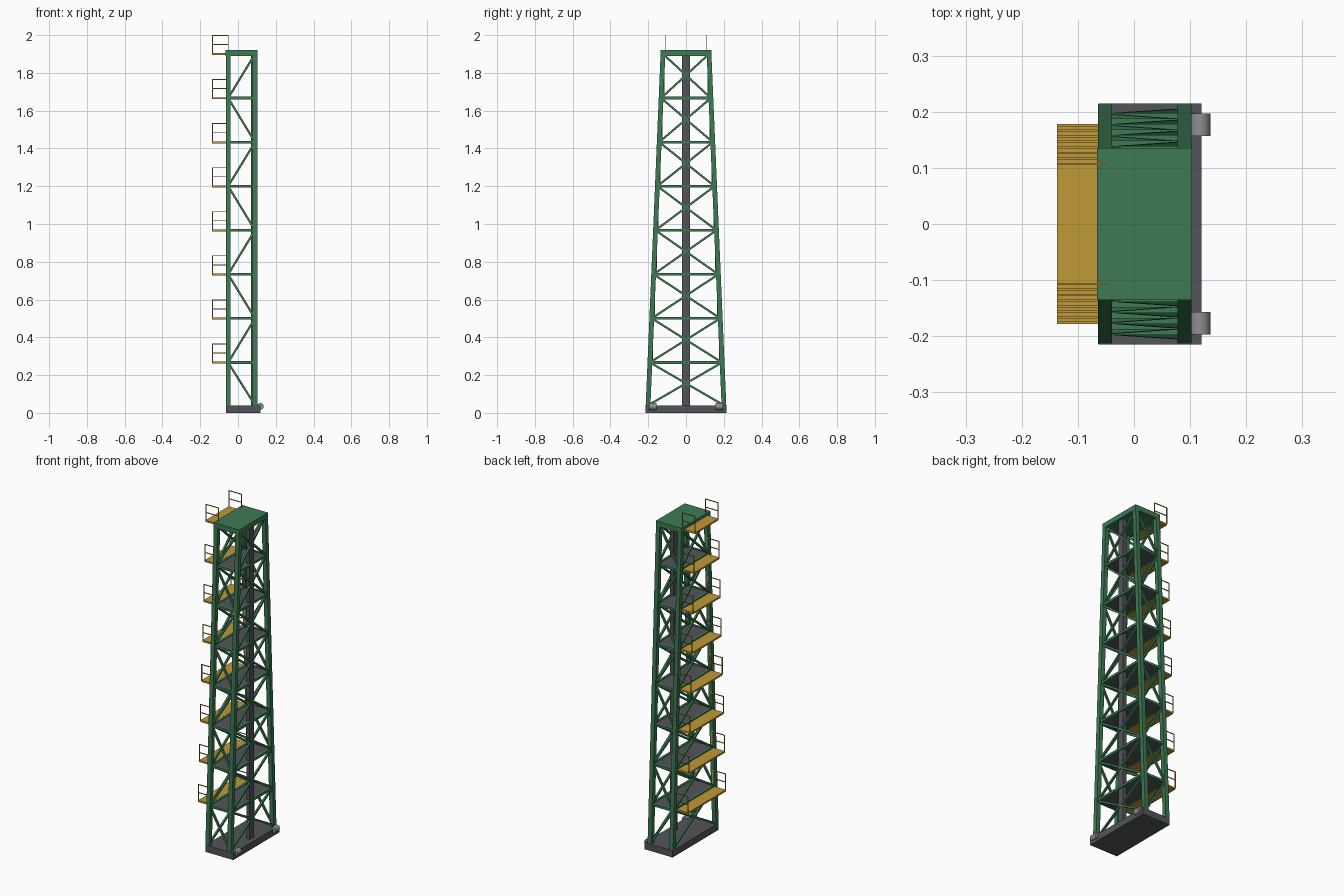
import bpy, bmesh, math
from mathutils import Vector, Matrix

if "Cube" in bpy.data.objects:
    bpy.data.objects.remove(bpy.data.objects["Cube"])


def material(name, rgb):
    m = bpy.data.materials.new(name)
    m.diffuse_color = (*rgb, 1)
    m.use_nodes = True
    m.node_tree.nodes["Principled BSDF"].inputs["Base Color"].default_value = m.diffuse_color
    return m


GREEN = material("tower green", (0.048, 0.195, 0.088))
OCHRE = material("platform ochre", (0.53, 0.32, 0.04))
DARK = material("dark grey", (0.085, 0.09, 0.1))
LIGHT = material("light grey", (0.27, 0.275, 0.29))


def finish(bm, name, mat):
    me = bpy.data.meshes.new(name)
    bmesh.ops.recalc_face_normals(bm, faces=bm.faces)
    bm.to_mesh(me)
    bm.free()
    me.materials.append(mat)
    ob = bpy.data.objects.new(name, me)
    bpy.context.collection.objects.link(ob)
    return ob


def add_box(bm, lo, hi):
    lo, hi = Vector(lo), Vector(hi)
    mat = Matrix.Translation((lo + hi) / 2) @ Matrix.Diagonal((*(hi - lo), 1))
    bmesh.ops.create_cube(bm, size=1, matrix=mat)


def add_beam(bm, a, b, w):
    """Square bar of width w from a to b."""
    a, b = Vector(a), Vector(b)
    z = (b - a).normalized()
    ref = Vector((1, 0, 0)) if abs(z.x) < 0.9 else Vector((0, 1, 0))
    y = z.cross(ref).normalized()
    x = y.cross(z)
    rot = Matrix((x, y, z)).transposed().to_4x4()
    mat = Matrix.Translation((a + b) / 2) @ rot @ Matrix.Diagonal((w, w, (b - a).length, 1))
    bmesh.ops.create_cube(bm, size=1, matrix=mat)


def box(name, lo, hi, mat):
    bm = bmesh.new()
    add_box(bm, lo, hi)
    return finish(bm, name, mat)


XL, XR = -0.052, 0.09
Z0, Z1 = 0.035, 1.9
LEVELS = [0.267 + 0.2333 * i for i in range(8)]


def half_y(z):
    return 0.201 + (0.122 - 0.201) * (z - Z0) / (Z1 - Z0)


# Base, top cap and mast
box("base", (-0.063, -0.215, 0), (0.12, 0.215, 0.04), DARK)
box("top_cap", (-0.066, -0.135, 1.89), (0.103, 0.135, 1.92), GREEN)
box("mast", (0.069, -0.02, 0.04), (0.091, 0.02, 1.89), DARK)

# Corner legs
bm = bmesh.new()
for x in (XL, XR):
    for s in (-1, 1):
        add_beam(bm, (x, s * half_y(Z0), Z0), (x, s * half_y(Z1), Z1), 0.025)
finish(bm, "legs", GREEN)

# Horizontal girts and diagonal braces
girts, braces, decks = bmesh.new(), bmesh.new(), bmesh.new()
prev = 0.04
for i, z in enumerate(LEVELS):
    h, hp = half_y(z), half_y(prev)
    for s in (-1, 1):
        add_beam(girts, (XL, s * h, z), (XR, s * h, z), 0.014)
        xa, xb = (XR, XL) if i % 2 == 0 else (XL, XR)
        add_beam(braces, (xa, s * hp, prev), (xb, s * h, z), 0.011)
    for x in (XL, XR):
        add_beam(girts, (x, -h, z), (x, h, z), 0.014)
        for s in (-1, 1):
            add_beam(braces, (x, -s * hp, prev), (x, s * h, z), 0.011)
    if i < 7:
        add_box(decks, (XL, -h, z - 0.004), (XR, h, z + 0.004))
    prev = z
finish(girts, "girts", GREEN)
finish(braces, "braces", GREEN)
finish(decks, "inner_decks", DARK)

# Side platforms with end railings
plats, rails = bmesh.new(), bmesh.new()
for z in LEVELS:
    h = half_y(z) - 0.014
    add_box(plats, (-0.137, -h, z - 0.006), (-0.063, h, z + 0.004))
    for s in (-1, 1):
        y = s * (h - 0.001)
        for x in (-0.135, -0.052):
            add_beam(rails, (x, y, z), (x, y, z + 0.1), 0.004)
        for dz in (0.05, 0.098):
            add_beam(rails, (-0.137, y, z + dz), (-0.05, y, z + dz), 0.004)
finish(plats, "platforms", OCHRE)
finish(rails, "railings", OCHRE)

# Hinge drums on the base edge
for s, name in ((-1, "front_hinge"), (1, "back_hinge")):
    bm = bmesh.new()
    mat = Matrix.Translation((0.118, s * 0.177, 0.034)) @ Matrix.Rotation(math.pi / 2, 4, 'X')
    bmesh.ops.create_cone(bm, cap_ends=True, segments=24, radius1=0.018, radius2=0.018,
                          depth=0.04, matrix=mat)
    ob = finish(bm, name, LIGHT)
    for p in ob.data.polygons:
        p.use_smooth = len(p.vertices) == 4
